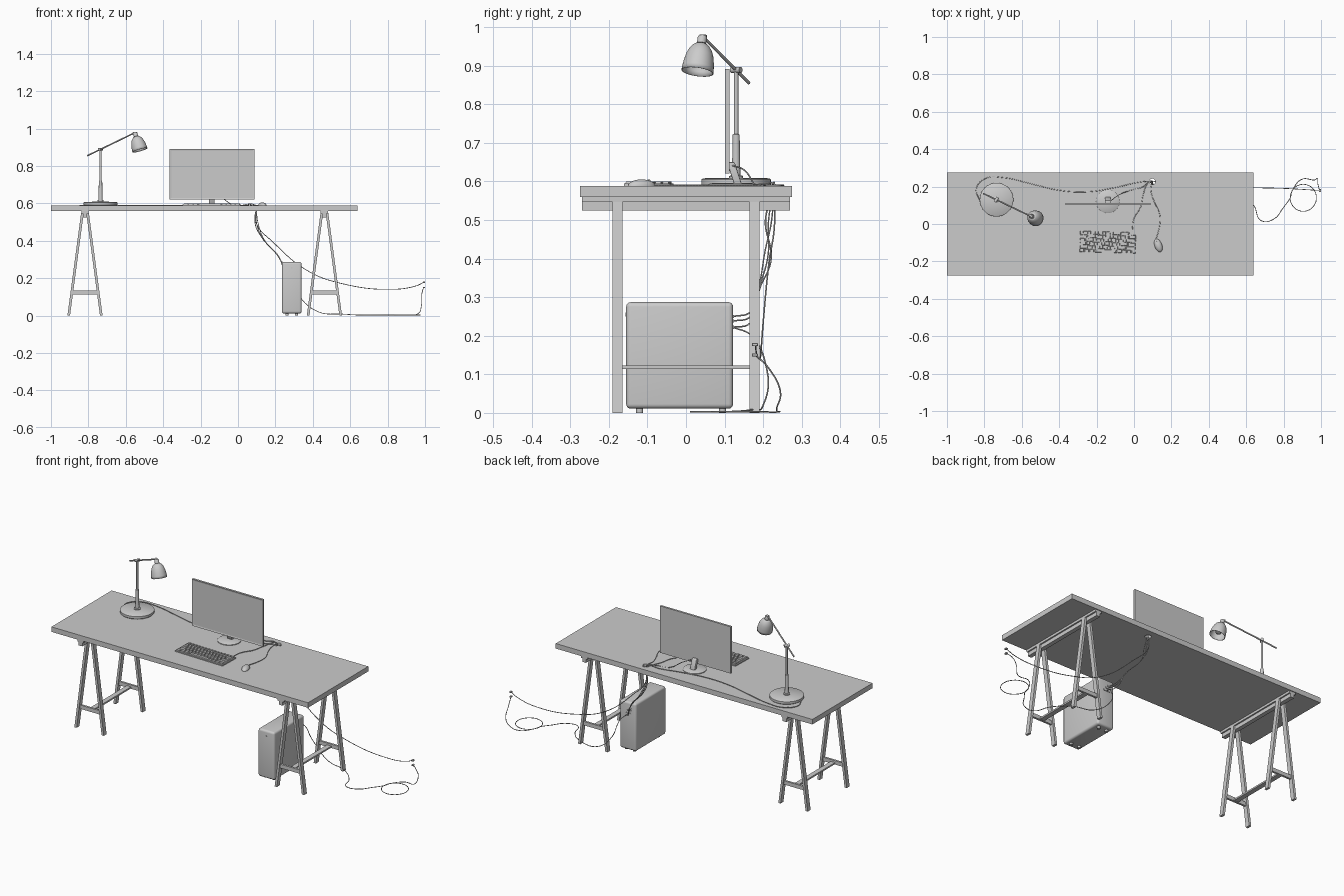
import bpy, bmesh, math
from mathutils import Vector, Matrix

if "Cube" in bpy.data.objects:
    bpy.data.objects.remove(bpy.data.objects["Cube"])

def finish(name, bm, smooth=False):
    bmesh.ops.recalc_face_normals(bm, faces=bm.faces)
    me = bpy.data.meshes.new(name)
    bm.to_mesh(me)
    bm.free()
    ob = bpy.data.objects.new(name, me)
    bpy.context.collection.objects.link(ob)
    if smooth:
        bpy.ops.object.select_all(action='DESELECT')
        bpy.context.view_layer.objects.active = ob
        ob.select_set(True)
        bpy.ops.object.shade_smooth_by_angle(angle=math.radians(40))
    return ob

def add_box(bm, lo, hi, taper=1.0, shear=(0, 0)):
    """Box between corners; the top can be tapered and shifted."""
    lo, hi = Vector(lo), Vector(hi)
    c, s = (lo + hi) / 2, hi - lo
    for v in bmesh.ops.create_cube(bm, size=1)['verts']:
        top = v.co.z > 0
        k = taper if top else 1
        v.co = Vector((v.co.x * s.x * k, v.co.y * s.y * k, v.co.z * s.z)) + c
        if top:
            v.co += Vector((*shear, 0))

def box(name, lo, hi, bevel=0, segs=2, **kw):
    bm = bmesh.new()
    add_box(bm, lo, hi, **kw)
    if bevel:
        bmesh.ops.bevel(bm, geom=bm.edges[:], offset=bevel, segments=segs,
                        profile=0.5, affect='EDGES')
    return finish(name, bm, bool(bevel))

def lathe(name, profile, origin, axis=(0, 0, 1), n=40):
    """Revolve (radius, height) points around an axis."""
    bm = bmesh.new()
    vs = [bm.verts.new((r, 0, h)) for r, h in profile]
    es = [bm.edges.new(p) for p in zip(vs, vs[1:])]
    bmesh.ops.spin(bm, geom=vs + es, cent=(0, 0, 0), axis=(0, 0, 1),
                   angle=math.tau, steps=n, use_duplicate=False)
    bmesh.ops.remove_doubles(bm, verts=bm.verts[:], dist=1e-5)
    rot = Vector((0, 0, 1)).rotation_difference(Vector(axis)).to_matrix().to_4x4()
    bm.transform(Matrix.Translation(origin) @ rot)
    return finish(name, bm, True)

def rod(name, a, b, r, n=20):
    a, b = Vector(a), Vector(b)
    L = (b - a).length
    return lathe(name, [(0, 0), (r, 0), (r, L), (0, L)], a, b - a, n)

def cable(name, pts, r=0.002):
    cu = bpy.data.curves.new(name, 'CURVE')
    cu.dimensions = '3D'
    cu.bevel_depth, cu.bevel_resolution = r, 1
    cu.resolution_u, cu.use_fill_caps = 8, True
    sp = cu.splines.new('BEZIER')
    sp.bezier_points.add(len(pts) - 1)
    for p, co in zip(sp.bezier_points, pts):
        p.co = co
        p.handle_left_type = p.handle_right_type = 'AUTO'
    ob = bpy.data.objects.new(name, cu)
    bpy.context.collection.objects.link(ob)

T = 0.588  # table surface height

# Table top with a cable hole
top = box("table_top", (-1, -0.275, 0.559), (0.64, 0.275, T))
hole = rod("hole_cutter", (0.098, 0.227, 0.5), (0.098, 0.227, 0.65), 0.017, 24)
hole.hide_render = hole.hide_viewport = True
mod = top.modifiers.new("cable_hole", 'BOOLEAN')
mod.object, mod.solver = hole, 'EXACT'
lathe("cable_grommet", [(0.016, -0.03), (0.016, 0.002), (0.021, 0.002), (0.021, -0.002)],
      (0.098, 0.227, T), n=24)

# Trestles
for side, cx in (("left", -0.818), ("right", 0.462)):
    bm = bmesh.new()
    add_box(bm, (cx - 0.02, -0.27, 0.546), (cx + 0.02, 0.27, 0.559))
    add_box(bm, (cx - 0.012, -0.27, 0.525), (cx + 0.012, 0.27, 0.546))
    finish(side + "_trestle_beam", bm)
    bm = bmesh.new()
    for cy in (-0.178, 0.178):
        for s in (-1, 1):
            x = cx + s * 0.087
            add_box(bm, (x - 0.007, cy - 0.013, 0), (x + 0.007, cy + 0.013, 0.547),
                    shear=(-s * 0.073, 0))
        add_box(bm, (cx - 0.068, cy - 0.006, 0.112), (cx + 0.068, cy + 0.006, 0.134))
    finish(side + "_trestle_legs", bm)
    box(side + "_trestle_stretcher", (cx - 0.014, -0.172, 0.114), (cx + 0.014, 0.172, 0.123))

# Monitor: panel with recessed screen, neck and round base
bm = bmesh.new()
add_box(bm, (-0.365, 0.101, 0.621), (0.088, 0.113, 0.891))
front = [f for f in bm.faces if f.normal.y < -0.9 or f.calc_center_median().y < 0.102]
bmesh.ops.inset_region(bm, faces=front, thickness=0.012, depth=0)
bmesh.ops.translate(bm, vec=(0, 0.002, 0), verts=list({v for f in front for v in f.verts}))
finish("monitor_panel", bm)
box("monitor_neck", (-0.155, 0.126, T), (-0.125, 0.146, 0.65), shear=(0, -0.02), bevel=0.003)
lathe("monitor_base", [(0, 0), (0.062, 0), (0.062, 0.004), (0.058, 0.007), (0, 0.008)],
      (-0.14, 0.12, T))

# Keyboard: tray and tapered keys
bm = bmesh.new()
add_box(bm, (-0.155, -0.06, 0), (0.155, 0.06, 0.006))
rows = [[1] * 15, [1] * 13 + [2], [1.5] + [1] * 12 + [1.5], [1.8] + [1] * 11 + [2.2],
        [2.3] + [1] * 10 + [2.7], [1.3] * 3 + [6.2] + [1.2] * 4]
for i, row in enumerate(rows):
    unit = 0.302 / sum(row)
    x, y = -0.151, 0.048 - i * 0.0192
    for w in row:
        add_box(bm, (x + 0.0015, y - 0.008, 0.005), (x + w * unit - 0.0015, y + 0.008, 0.012),
                taper=0.86)
        x += w * unit
bm.transform(Matrix.Translation((-0.14, -0.097, T)) @ Matrix.Rotation(math.radians(-1.5), 4, 'Z'))
finish("keyboard", bm)

# Mouse: flattened half ellipsoid with a wheel
bm = bmesh.new()
bmesh.ops.create_uvsphere(bm, u_segments=24, v_segments=16, radius=1)
for v in bm.verts:
    v.co = Vector((v.co.x * 0.02, v.co.y * 0.037, max(v.co.z, 0) * 0.017))
bmesh.ops.remove_doubles(bm, verts=bm.verts[:], dist=1e-6)
bm.transform(Matrix.Translation((0.13, -0.115, T)) @ Matrix.Rotation(math.radians(20), 4, 'Z'))
finish("mouse", bm, True)
rod("mouse_wheel", (0.121, -0.0975, T + 0.012), (0.125, -0.096, T + 0.012), 0.005, 12)

# Desk lamp: base, stepped pole, arm, shade and bulb
lx, ly = -0.735, 0.13
lathe("lamp_base", [(0, 0), (0.086, 0), (0.09, 0.004), (0.09, 0.017), (0.086, 0.02), (0, 0.021)],
      (lx, ly, T), n=48)
lathe("lamp_pole", [(0.018, 0.018), (0.018, 0.026), (0.011, 0.028), (0.009, 0.133),
                    (0.0055, 0.135), (0.0055, 0.302), (0, 0.302)], (lx, ly, T), n=20)
rod("lamp_joint", (lx - 0.008, ly - 0.012, 0.889), (lx + 0.008, ly + 0.012, 0.889), 0.008, 16)
rod("lamp_arm", (-0.805, 0.163, 0.855), (-0.555, 0.043, 0.976), 0.004, 12)
apex, axis = Vector((-0.551, 0.043, 0.978)), Vector((0.028, -0.014, -0.098))
axis.normalize()
rod("lamp_shade_knuckle", (-0.56, 0.05, 0.975), (-0.543, 0.037, 0.975), 0.006, 12)
lathe("lamp_shade_cap", [(0, 0), (0.009, 0), (0.012, 0.004), (0.012, 0.022), (0.016, 0.026)],
      apex, axis, 24)
shade = lathe("lamp_shade", [(0.012, 0.022), (0.02, 0.028), (0.028, 0.038), (0.034, 0.052),
                             (0.038, 0.07), (0.040, 0.086), (0.041, 0.099)], apex, axis)
sol = shade.modifiers.new("thickness", 'SOLIDIFY')
sol.thickness, sol.offset = 0.002, 0
lathe("lamp_bulb", [(0.008, 0.025), (0.009, 0.045), (0.017, 0.06), (0.019, 0.07),
                    (0.014, 0.082), (0, 0.087)], apex, axis, 20)

# Computer tower with feet, front button and rear ports
box("computer_case", (0.235, -0.155, 0.011), (0.34, 0.122, 0.287), bevel=0.012, segs=4)
for x in (0.262, 0.313):
    for y in (-0.12, 0.095):
        rod("case_foot", (x, y, 0), (x, y, 0.014), 0.009, 16)
rod("power_button", (0.2875, -0.157, 0.255), (0.2875, -0.15, 0.255), 0.005, 16)
for i, z in enumerate((0.25, 0.238, 0.222)):
    box("rear_port", (0.262, 0.12, z - 0.004), (0.278 + 0.012 * i, 0.125, z + 0.004))

# Cables lying on the table, all ending in the grommet
c = T + 0.002
gr = [(0.085, 0.229, c + 0.003), (0.098, 0.227, T - 0.015)]
cable("lamp_cable", [(-0.822, 0.12, c), (-0.843, 0.19, c), (-0.79, 0.245, c), (-0.7, 0.248, c),
                     (-0.55, 0.215, c), (-0.4, 0.18, c), (-0.25, 0.172, c), (-0.1, 0.195, c),
                     (0.02, 0.222, c)] + gr)
cable("keyboard_cable", [(-0.01, -0.04, c), (0.0, 0.03, c), (0.035, 0.09, c),
                         (0.05, 0.16, c), (0.07, 0.21, c)] + gr[1:])
cable("mouse_cable", [(0.118, -0.08, c), (0.135, -0.02, c), (0.138, 0.05, c), (0.108, 0.12, c),
                      (0.09, 0.18, c), (0.094, 0.215, c)] + gr[1:])
cable("monitor_cable", [(-0.13, 0.118, 0.642), (-0.09, 0.15, 0.63), (-0.02, 0.18, c),
                        (0.05, 0.2, c)] + gr)

# Cables hanging from the grommet to the tower
for i, (x, z) in enumerate(((0.268, 0.25), (0.275, 0.238), (0.285, 0.222))):
    d = 0.008 * i
    cable("tower_cable", [(0.098, 0.227, 0.575), (0.09 + d, 0.222 - d, 0.5),
                          (0.125 + d, 0.205 + d, 0.42 - d), (0.2 + d, 0.19, 0.335 - d),
                          (0.255, 0.165, z + 0.01), (x, 0.123, z)])

# Power cables and wall plugs
cable("lamp_power_cable", [(0.098, 0.227, 0.575), (0.095, 0.23, 0.5), (0.19, 0.215, 0.39),
                           (0.38, 0.2, 0.235), (0.56, 0.195, 0.17), (0.81, 0.19, 0.14),
                           (0.95, 0.182, 0.158), (0.992, 0.18, 0.177)])
f = 0.003
loop = [(0.905 - 0.07 * math.cos(a), 0.14 + 0.072 * math.sin(a), f)
        for a in (math.tau * k / 10 for k in range(12))]
cable("tower_power_cable", [(0.28, 0.123, 0.222), (0.3, 0.17, 0.2), (0.325, 0.21, 0.11),
                            (0.43, 0.2, 0.02), (0.56, 0.17, 0.008), (0.64, 0.1, f),
                            (0.68, 0.018, f), (0.745, 0.025, f), (0.8, 0.09, f)]
      + loop + [(0.9, 0.24, f), (0.965, 0.235, 0.012), (0.98, 0.245, 0.05),
                (0.983, 0.215, 0.115), (0.992, 0.18, 0.15)])
for z in (0.177, 0.15):
    box("wall_plug", (0.988, 0.171, z - 0.004), (1.0, 0.186, z + 0.004), bevel=0.001, segs=1)
